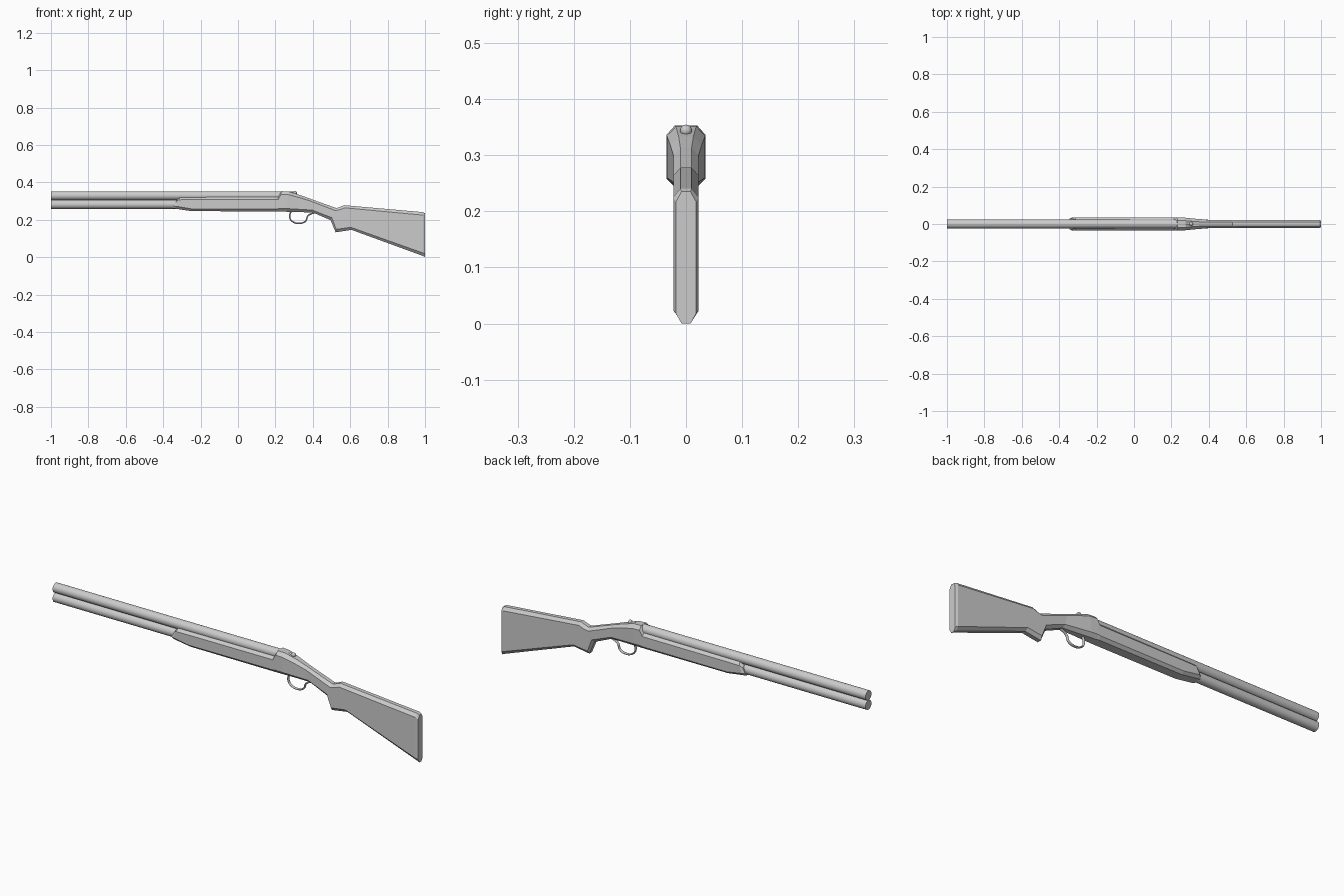
import bpy, bmesh, math
from mathutils import Vector

if "Cube" in bpy.data.objects:
    bpy.data.objects.remove(bpy.data.objects["Cube"])


def loft(name, stations, cap_start=False, cap_end=False):
    """Skin octagonal sections: x top, z top, x bottom, z bottom, half width, flat half width, chamfer."""
    bm = bmesh.new()
    rings = []
    for xt, zt, xb, zb, w, f, c in stations:
        def at(y, z):
            t = (z - zb) / (zt - zb)
            return bm.verts.new((xb + (xt - xb) * t, y, z))
        rings.append([at(y, z) for y, z in (
            (-f, zt), (f, zt), (w, zt - c), (w, zb + c),
            (f, zb), (-f, zb), (-w, zb + c), (-w, zt - c))])
    for a, b in zip(rings, rings[1:]):
        for i in range(8):
            j = (i + 1) % 8
            bm.faces.new((a[i], a[j], b[j], b[i]))
    if cap_start:
        bm.faces.new(rings[0])
    if cap_end:
        bm.faces.new(rings[-1])
    bmesh.ops.recalc_face_normals(bm, faces=bm.faces)
    # Open shells: make sure the normals point away from the core
    out = sum(f.normal.y * f.calc_center_median().y for f in bm.faces)
    if out < 0:
        bmesh.ops.reverse_faces(bm, faces=bm.faces)
    me = bpy.data.meshes.new(name)
    bm.to_mesh(me)
    bm.free()
    ob = bpy.data.objects.new(name, me)
    bpy.context.collection.objects.link(ob)
    return ob


def rod(name, a, b, r, sides=32):
    a, b = Vector(a), Vector(b)
    bpy.ops.mesh.primitive_cylinder_add(vertices=sides, radius=r, depth=(b - a).length,
                                        location=(a + b) / 2)
    ob = bpy.context.object
    ob.name = name
    ob.rotation_euler = (b - a).to_track_quat('Z', 'Y').to_euler()
    bpy.ops.object.shade_smooth_by_angle(angle=math.radians(35))
    return ob


# Stacked barrels
rod("upper_barrel", (-1, 0, 0.329), (0.235, 0, 0.329), 0.0235)
rod("lower_barrel", (-1, 0, 0.282), (-0.2, 0, 0.282), 0.0235)

# Fore-end, receiver and stock share their joint sections
fore_joint = (0.215, 0.323, 0.215, 0.245, 0.035, 0.022, 0.014)
wrist_joint = (0.385, 0.313, 0.40, 0.239, 0.0225, 0.010, 0.013)
loft("fore_end", [
    (-0.325, 0.308, -0.35, 0.262, 0.029, 0.018, 0.011),
    (-0.311, 0.320, -0.335, 0.259, 0.035, 0.022, 0.013),
    (-0.25, 0.320, -0.245, 0.246, 0.035, 0.022, 0.012),
    fore_joint], cap_start=True)
loft("receiver", [
    fore_joint,
    (0.232, 0.353, 0.222, 0.244, 0.035, 0.020, 0.017),
    (0.272, 0.351, 0.26, 0.243, 0.034, 0.018, 0.017),
    (0.33, 0.333, 0.33, 0.241, 0.028, 0.013, 0.015),
    wrist_joint])
loft("stock", [
    wrist_joint,
    (0.527, 0.262, 0.495, 0.198, 0.0225, 0.010, 0.013),
    (0.548, 0.270, 0.522, 0.133, 0.0225, 0.010, 0.016),
    (0.567, 0.278, 0.607, 0.146, 0.0225, 0.010, 0.014),
    (0.988, 0.241, 0.988, 0.007, 0.0225, 0.010, 0.016),
    (1.0, 0.235, 1.0, 0.0, 0.018, 0.008, 0.018)], cap_end=True)

# Opening lever: short neck with a round thumb knob
rod("lever_neck", (0.275, 0, 0.345), (0.303, 0, 0.344), 0.006, 12)
bpy.ops.mesh.primitive_uv_sphere_add(segments=16, ring_count=10, radius=0.0105,
                                     location=(0.305, 0, 0.344))
bpy.context.object.name = "lever_knob"
bpy.ops.object.shade_smooth_by_angle(angle=math.radians(60))

# Trigger guard: thin strip swept along a smooth loop
curve = bpy.data.curves.new("trigger_guard", 'CURVE')
curve.dimensions = '3D'
curve.bevel_depth = 0.004
curve.bevel_resolution = 2
curve.resolution_u = 5
path = [(0.285, 0.25), (0.276, 0.215), (0.291, 0.191), (0.33, 0.181),
        (0.362, 0.194), (0.373, 0.22), (0.41, 0.24)]
spline = curve.splines.new('BEZIER')
spline.bezier_points.add(len(path) - 1)
for p, (x, z) in zip(spline.bezier_points, path):
    p.co = (x, 0, z)
    p.handle_left_type = p.handle_right_type = 'AUTO'
curve.use_fill_caps = True
guard = bpy.data.objects.new("trigger_guard", curve)
guard.scale.y = 1.8
bpy.context.collection.objects.link(guard)
